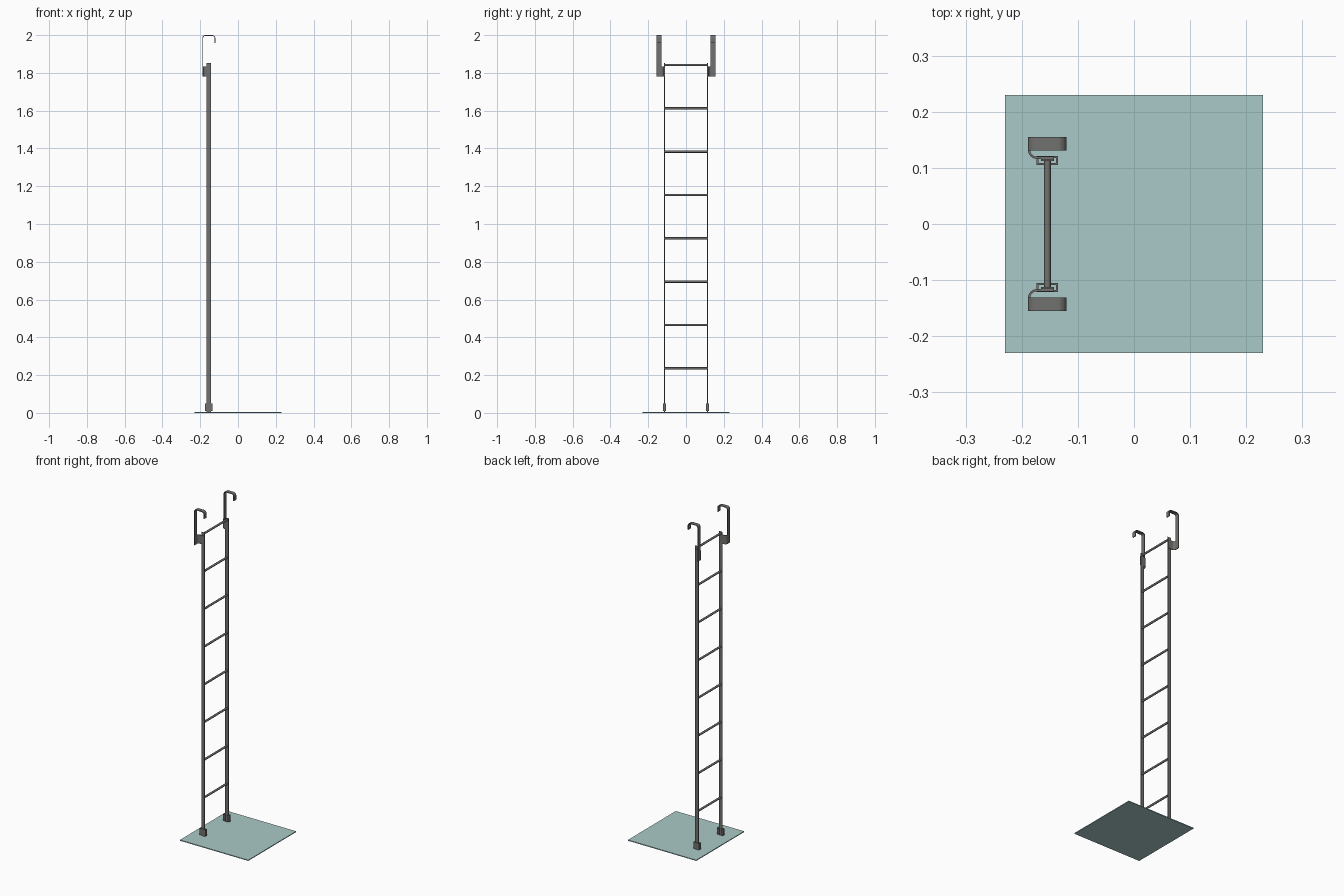
import bpy, bmesh, math
from mathutils import Vector

if "Cube" in bpy.data.objects:
    bpy.data.objects.remove(bpy.data.objects["Cube"])


def material(name, rgb):
    m = bpy.data.materials.new(name)
    m.diffuse_color = (*rgb, 1)
    m.use_nodes = True
    m.node_tree.nodes["Principled BSDF"].inputs["Base Color"].default_value = m.diffuse_color
    return m


GREY = material("dark grey metal", (0.165, 0.165, 0.16))
TEAL = material("pale teal", (0.40, 0.59, 0.58))
RAIL_X, RAIL_Y = -0.1545, 0.114


def finish(bm, name, mat, mirror=False, thick=0):
    bmesh.ops.recalc_face_normals(bm, faces=bm.faces)
    me = bpy.data.meshes.new(name)
    bm.to_mesh(me)
    bm.free()
    ob = bpy.data.objects.new(name, me)
    bpy.context.collection.objects.link(ob)
    me.materials.append(mat)
    if thick:
        s = ob.modifiers.new("thickness", 'SOLIDIFY')
        s.thickness, s.offset, s.use_even_offset = thick, 0, True
    if mirror:
        m = ob.modifiers.new("other side", 'MIRROR')
        m.use_axis = (False, True, False)
    return ob


def box(name, lo, hi, mat, mirror=False):
    bm = bmesh.new()
    lo, hi = Vector(lo), Vector(hi)
    bmesh.ops.create_cube(bm, size=1)
    for v in bm.verts:
        v.co = (lo + hi) / 2 + v.co * (hi - lo)
    return finish(bm, name, mat, mirror)


def strip(name, points, sweep, thick):
    """Bent sheet: an open path swept along a vector, thickened and mirrored."""
    bm = bmesh.new()
    a = [bm.verts.new(p) for p in points]
    b = [bm.verts.new(Vector(p) + Vector(sweep)) for p in points]
    for i in range(len(a) - 1):
        bm.faces.new((a[i], a[i + 1], b[i + 1], b[i]))
    return finish(bm, name, GREY, True, thick)


def arc(cx, cy, r, start, end, n=6):
    return [(cx + r * math.cos(math.radians(start + (end - start) * i / n)),
             cy + r * math.sin(math.radians(start + (end - start) * i / n)))
            for i in range(n + 1)]


# Base plate
box("base_plate", (-0.23, -0.23, 0), (0.23, 0.23, 0.005), TEAL)

# Flat side rails
box("side_rails", (RAIL_X - 0.0115, RAIL_Y - 0.002, 0.005),
    (RAIL_X + 0.0115, RAIL_Y + 0.002, 1.852), GREY, True)

# Round rungs
for i in range(8):
    bm = bmesh.new()
    bmesh.ops.create_cone(bm, cap_ends=True, segments=16, radius1=0.0062,
                          radius2=0.0062, depth=2 * RAIL_Y)
    for v in bm.verts:
        v.co = (RAIL_X + v.co.x, v.co.z, 0.236 + 0.2294 * i + v.co.y)
    for f in bm.faces:
        f.smooth = len(f.verts) == 4
    finish(bm, f"rung_{i + 1}", GREY)

# Lipped channel feet, open towards the middle
half, y_in, y_out = 0.0175, 0.107, 0.1195
foot = [(-0.006, y_in), (-half, y_in), (-half, y_out),
        (half, y_out), (half, y_in), (0.006, y_in)]
strip("channel_feet", [(RAIL_X + x, y, 0.01) for x, y in foot], (0, 0, 0.039), 0.0035)

# Curved brackets joining rails to hooks
bend = [(-0.143, 0.118)] + arc(-0.173, 0.132, 0.014, 270, 180) + [(-0.187, 0.155)]
strip("hook_brackets", [(x, y, 1.78) for x, y in bend], (0, 0, 0.054), 0.004)

# Hanging hooks with rounded corners
path = ([(-0.187, 1.80)] + arc(-0.173, 1.984, 0.014, 180, 90)
        + arc(-0.136, 1.984, 0.014, 90, 0) + [(-0.122, 1.957)])
strip("hanging_hooks", [(x, 0.131, z) for x, z in path], (0, 0.024, 0), 0.004)
